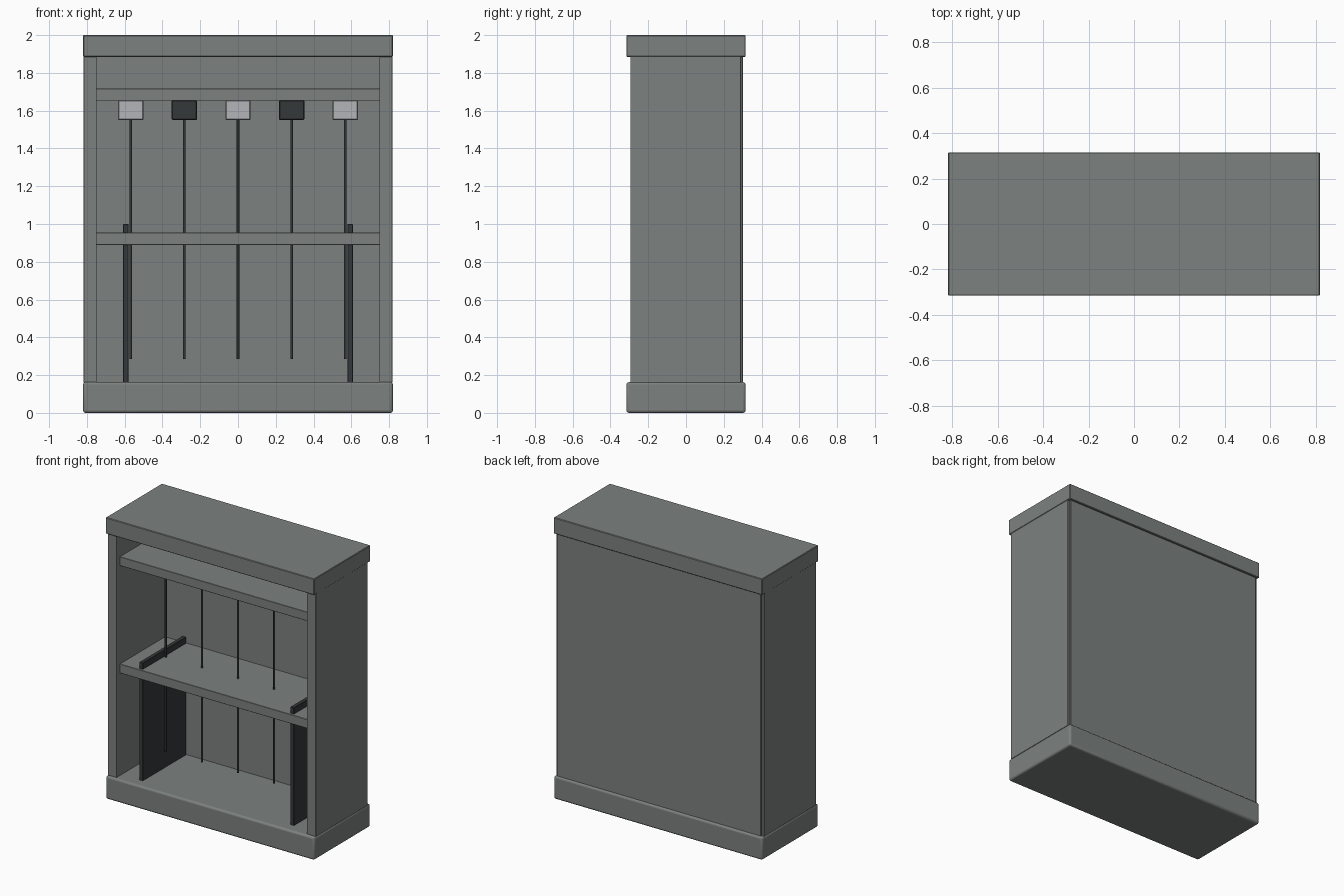
import bpy, math

if "Cube" in bpy.data.objects:
    bpy.data.objects.remove(bpy.data.objects["Cube"])


def material(name, rgb):
    m = bpy.data.materials.new(name)
    m.diffuse_color = (*rgb, 1)
    m.use_nodes = True
    m.node_tree.nodes["Principled BSDF"].inputs["Base Color"].default_value = m.diffuse_color
    return m


BODY = material("grey_green", (0.20, 0.22, 0.21))
DARK = material("charcoal", (0.035, 0.04, 0.042))
LIGHT = material("pale_grey", (0.45, 0.46, 0.49))


def box(name, x, y, z, mat, bevel=0.002, segments=1):
    """Box from (min, max) ranges on each axis."""
    ranges = (x, y, z)
    bpy.ops.mesh.primitive_cube_add(size=1, location=[(a + b) / 2 for a, b in ranges])
    o = bpy.context.object
    o.name = name
    o.scale = [b - a for a, b in ranges]
    bpy.ops.object.transform_apply(location=False, rotation=False, scale=True)
    o.data.materials.append(mat)
    mod = o.modifiers.new("soft_edges", 'BEVEL')
    mod.width, mod.segments = bevel, segments
    if segments > 1:
        bpy.ops.object.shade_smooth_by_angle(angle=math.radians(35))
    return o


def mirrored(name, x, y, z, mat, bevel=0.002):
    """Box on the right side plus its mirror on the left."""
    box(name + "_right", x, y, z, mat, bevel)
    box(name + "_left", (-x[1], -x[0]), y, z, mat, bevel)


# Carcass: plinth, top cap, sides and back
box("base", (-0.82, 0.82), (-0.316, 0.316), (0, 0.163), BODY, 0.014, 3)
box("top_cap", (-0.82, 0.82), (-0.316, 0.316), (1.885, 2.0), BODY, 0.004)
mirrored("side_panel", (0.748, 0.817), (-0.295, 0.29), (0.16, 1.888), BODY)
box("back_panel", (-0.80, 0.80), (0.25, 0.302), (0.16, 1.888), BODY)

# Two shelves
for name, z in (("middle_shelf", (0.89, 0.955)), ("upper_shelf", (1.653, 1.717))):
    box(name, (-0.75, 0.75), (-0.257, 0.252), z, BODY)

# Upright dividers running through the middle shelf
mirrored("divider", (0.58, 0.608), (-0.24, 0.247), (0.16, 1.0), DARK)

# Hanging rods with alternating light and dark mounts
for i in range(5):
    x = (i - 2) * 0.284
    box(f"rod_mount_{i + 1}", (x - 0.067, x + 0.067), (-0.06, 0.06), (1.55, 1.655),
        DARK if i % 2 else LIGHT, 0.005)
    bpy.ops.mesh.primitive_cylinder_add(vertices=12, radius=0.007, depth=1.275,
                                        location=(x, 0, 0.9225))
    rod = bpy.context.object
    rod.name = f"rod_{i + 1}"
    rod.data.materials.append(DARK)
    bpy.ops.object.shade_smooth_by_angle(angle=math.radians(35))
